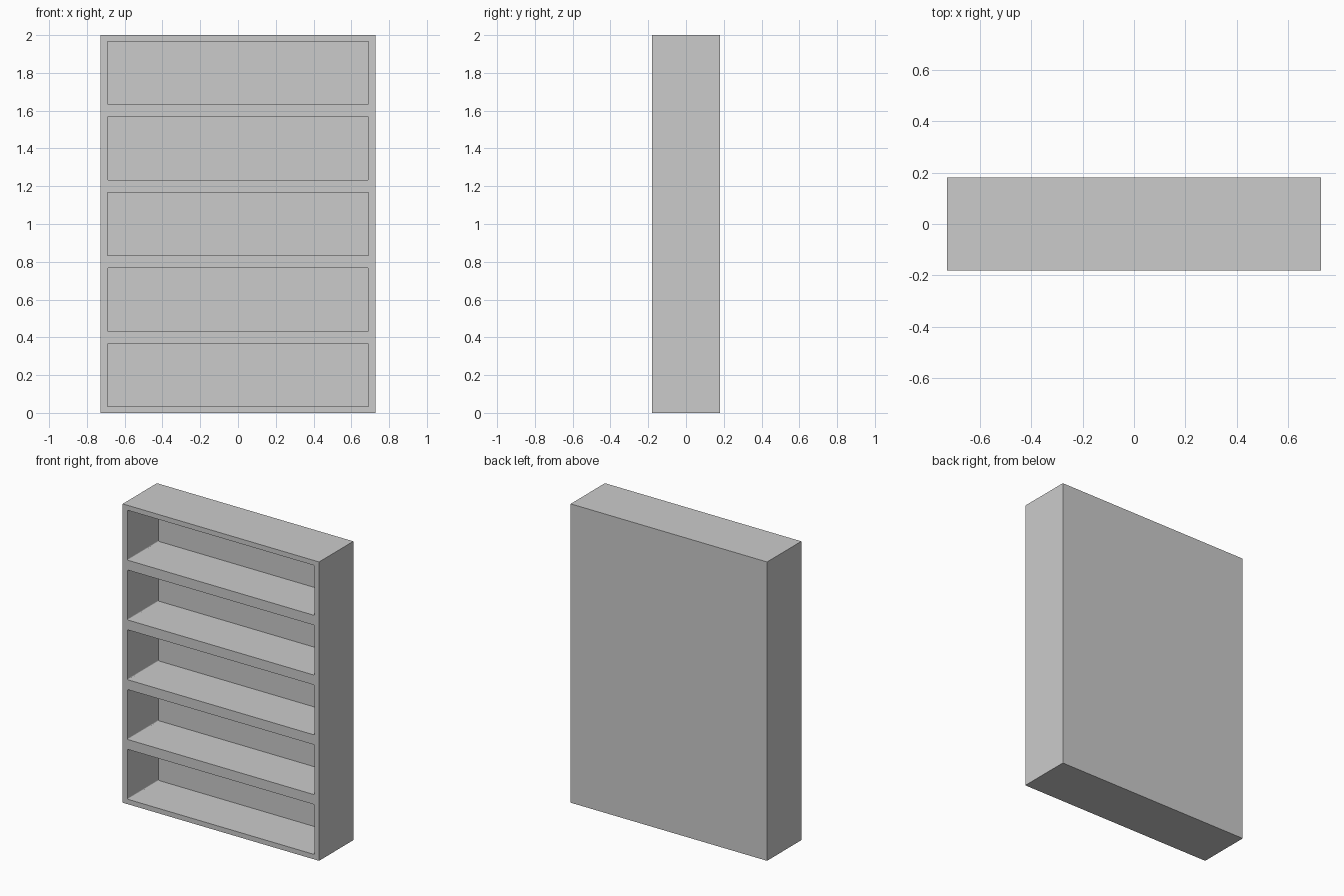
import bpy, bmesh
from mathutils import Matrix

if "Cube" in bpy.data.objects:
    bpy.data.objects.remove(bpy.data.objects["Cube"])

W, D, H = 1.454, 0.362, 2.0      # outer size
BAYS, PITCH = 5, 0.4             # stacked openings
OPEN_W, OPEN_H = 1.384, 0.334    # size of one opening
BACK = 0.033                     # back panel thickness


def add_box(bm, size, centre):
    m = Matrix.Translation(centre) @ Matrix.Diagonal((*size, 1))
    return bmesh.ops.create_cube(bm, size=1, matrix=m)["verts"]


def make_object(name, bm):
    mesh = bpy.data.meshes.new(name)
    bm.to_mesh(mesh)
    bm.free()
    obj = bpy.data.objects.new(name, mesh)
    bpy.context.collection.objects.link(obj)
    return obj


# Solid bookcase block
bm = bmesh.new()
add_box(bm, (W, D, H), (0, 0, H / 2))
bookcase = make_object("bookcase", bm)

# Compartment cutters, with slightly rounded corners, open at the front
bm = bmesh.new()
y0, y1 = -D / 2 - 0.1, D / 2 - BACK
for i in range(BAYS):
    add_box(bm, (OPEN_W, y1 - y0, OPEN_H), (0, (y0 + y1) / 2, (i + 0.5) * PITCH))
depth_edges = [e for e in bm.edges
               if abs(e.verts[0].co.y - e.verts[1].co.y) > 0.1]
bmesh.ops.bevel(bm, geom=depth_edges, offset=0.006, segments=3,
                profile=0.5, affect='EDGES')
cutter = make_object("compartment_cutter", bm)
cutter.hide_render = True
cutter.display_type = 'WIRE'

# Hollow out the compartments
mod = bookcase.modifiers.new("compartments", 'BOOLEAN')
mod.operation = 'DIFFERENCE'
mod.solver = 'EXACT'
mod.object = cutter
bpy.context.view_layer.objects.active = bookcase
bookcase.select_set(True)
bpy.ops.object.modifier_apply(modifier=mod.name)
bpy.data.objects.remove(cutter)
